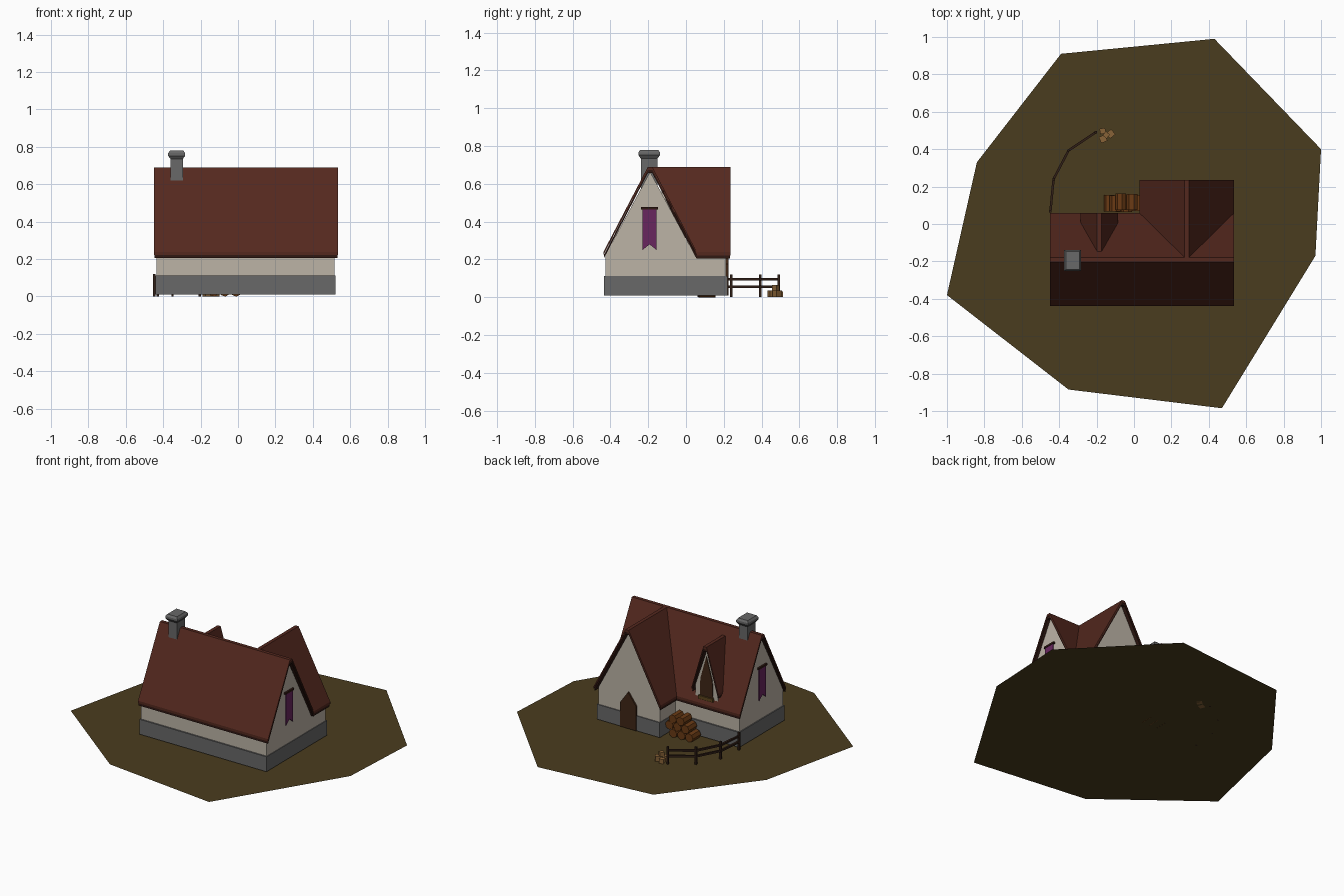
import bpy, bmesh, math, random
from mathutils import Vector, Matrix

if "Cube" in bpy.data.objects:
    bpy.data.objects.remove(bpy.data.objects["Cube"])

random.seed(4)


def material(name, rgb):
    m = bpy.data.materials.new(name)
    m.diffuse_color = [((c / 255 + 0.055) / 1.055) ** 2.4 for c in rgb] + [1]
    m.use_nodes = True
    m.node_tree.nodes["Principled BSDF"].inputs["Base Color"].default_value = m.diffuse_color
    return m


GRASS = material("grass", (74, 60, 30))
ROOF = material("roof_tile", (84, 40, 30))
TRIM = material("roof_trim", (48, 24, 18))
PLASTER = material("plaster", (188, 179, 166))
STONE = material("stone", (104, 104, 104))
WOOD = material("dark_wood", (62, 38, 22))
FENCE = material("fence_wood", (48, 30, 22))
LOG = material("log_wood", (105, 58, 20))
TAN = material("cut_wood", (135, 98, 55))
CLOTH = material("purple_cloth", (105, 38, 95))
SILL = material("sill_wood", (92, 68, 28))


def finish(name, bm, mat):
    bmesh.ops.recalc_face_normals(bm, faces=bm.faces)
    me = bpy.data.meshes.new(name)
    bm.to_mesh(me)
    bm.free()
    ob = bpy.data.objects.new(name, me)
    me.materials.append(mat)
    bpy.context.collection.objects.link(ob)
    return ob


def loft(name, rings, mat):
    """Closed solid through equal-length rings of points."""
    bm = bmesh.new()
    vs = [[bm.verts.new(p) for p in r] for r in rings]
    n = len(vs[0])
    for a, b in zip(vs, vs[1:]):
        for i in range(n):
            j = (i + 1) % n
            bm.faces.new((a[i], a[j], b[j], b[i]))
    bm.faces.new(vs[0])
    bm.faces.new(vs[-1])
    return finish(name, bm, mat)


def prism(name, outline, a, b, mat, axis="y"):
    """Extrude an outline of (across, z) along y or x."""
    def place(p, d):
        return (p[0], d, p[1]) if axis == "y" else (d, p[0], p[1])
    return loft(name, [[place(p, d) for p in outline] for d in (a, b)], mat)


def box(name, x0, x1, y0, y1, z0, z1, mat):
    return prism(name, [(x0, z0), (x1, z0), (x1, z1), (x0, z1)], y0, y1, mat)


def beam(name, p, q, w, mat, sides=4, spin=math.pi / 4):
    p, q = Vector(p), Vector(q)
    rot = (q - p).to_track_quat("Z", "Y").to_matrix()
    ring = [rot @ Vector((w * math.cos(spin + 2 * math.pi * i / sides),
                          w * math.sin(spin + 2 * math.pi * i / sides), 0)) for i in range(sides)]
    return loft(name, [[p + r for r in ring], [q + r for r in ring]], mat)


def gable_roof(name, c, half, top, eave, thick, ridge0, eave0, end, mat, axis="y"):
    """Folded slab; it may start on a valley (ridge0 at ridge, eave0 at eaves)."""
    f = 0.012
    prof = [(-half, eave - thick), (-half, eave), (-f, top), (f, top),
            (half, eave), (half, eave - thick), (f, top - thick), (-f, top - thick)]

    def place(u, d, z):
        return (c + u, d, z) if axis == "y" else (d, c + u, z)
    start = [place(u, ridge0 + (eave0 - ridge0) * abs(u) / half, z) for u, z in prof]
    # two halves keep every face flat
    stop = [place(u, end, z) for u, z in prof]
    bm = bmesh.new()
    a = [bm.verts.new(v) for v in start]
    b = [bm.verts.new(v) for v in stop]
    for i in range(8):
        j = (i + 1) % 8
        bm.faces.new((a[i], a[j], b[j], b[i]))
    for r in (a, b):
        for q in ((0, 1, 2, 7), (2, 3, 6, 7), (3, 4, 5, 6)):
            bm.faces.new([r[k] for k in q])
    return finish(name, bm, mat)


def gable(c, half, z0, eave, top):
    return [(c - half, z0), (c + half, z0), (c + half, eave), (c, top), (c - half, eave)]


# ground sheet
bm = bmesh.new()
bm.faces.new([bm.verts.new((x, y, 0)) for x, y in (
    (-1, -.38), (-.35, -.885), (.47, -.985), (.97, -.17),
    (1, .40), (.43, .99), (-.39, .91), (-.84, .33))])
g = finish("ground", bm, GRASS)
if g.data.polygons[0].normal.z < 0:
    g.data.flip_normals()

# house body: main range and rear wing
box("main_foundation", -.442, .52, -.435, .055, .01, .112, STONE)
box("wing_foundation", .045, .52, .0, .22, .01, .112, STONE)
prism("main_walls", gable(-.19, .235, .1, .226, .664), -.435, .515, PLASTER, "x")
prism("wing_walls", gable(.282, .233, .1, .226, .664), .0, .213, PLASTER)

# roofs with a dark trim layer beneath
for tag, mat, dz, t, inset in (("roof", ROOF, 0, .016, 0), ("roof_trim", TRIM, -.015, .018, .003)):
    e = .69 + dz
    gable_roof("main_" + tag, -.19, .248 - inset, e, .238 + dz, t,
               -.45 + inset, -.45 + inset, .535 - inset, mat, "x")
    gable_roof("wing_" + tag, .282, .252 - inset, e, .238 + dz, t,
               -.19, .055, .235 - inset, mat)
    gable_roof("dormer_" + tag, -.185, .1 - inset, .632 + dz, .335 + dz, t,
               -.165, -.005, .06 - inset, mat)

# dormer front with pointed window and sill
prism("dormer_walls", gable(-.185, .085, .235, .345, .6), -.13, .04, PLASTER)
prism("dormer_window", [(-.235, .275), (-.135, .275), (-.14, .4), (-.185, .56), (-.23, .4)],
      .03, .045, WOOD)
box("dormer_sill", -.24, -.13, .03, .055, .262, .285, SILL)

# pointed door
prism("door", [(.22, .01), (.343, .01), (.343, .175), (.282, .26), (.22, .175)], .2, .224, WOOD)

# chimney and flared cap
box("chimney", -.36, -.295, -.238, -.152, .5, .745, STONE)
loft("chimney_cap", [[(-.328 + sx * w, -.195 + sy * (w + .012), z)
                      for sx, sy in ((-1, -1), (1, -1), (1, 1), (-1, 1))]
                     for w, z in ((.033, .735), (.045, .752), (.045, .767), (.036, .78))], STONE)

# swallow-tailed banners on both end gables
for side, x in (("left", -.443), ("right", .523)):
    prism(side + "_banner", [(-.23, .47), (-.23, .25), (-.193, .28), (-.156, .25), (-.156, .47)],
          x - .003, x + .003, CLOTH, "x")
    beam(side + "_banner_rod", (x, -.238, .47), (x, -.148, .47), .009, TRIM)

# firewood stack
r = .029
for row, xs in enumerate(((-.13, -.07, -.01), (-.1, -.04, .018), (-.07, -.01))):
    for i, x in enumerate(xs):
        z = r + row * .05
        j = random.uniform(-.006, .006)
        beam(f"firewood_{row}_{i}", (x, .07 + j, z), (x, .157 + j, z), r + .001, LOG, 7, i)

# fence posts and rails
posts = [(-.447, .067), (-.43, .24), (-.35, .393), (-.205, .49)]
for i, (x, y) in enumerate(posts):
    beam(f"fence_post_{i}", (x, y, 0), (x, y, .12), .009, FENCE)
for i, (p, q) in enumerate(zip(posts, posts[1:])):
    for z in (.055, .094):
        beam(f"fence_rail_{i}", (*p, z), (*q, z), .009, FENCE)

# small pile of cut blocks
for i, (x, y, z, s, a) in enumerate(((-.165, .455, .018, .036, .4), (-.125, .482, .018, .036, .7),
                                     (-.167, .497, .016, .03, .2), (-.148, .476, .05, .028, .9))):
    bm = bmesh.new()
    bmesh.ops.create_cube(bm, size=s, matrix=Matrix.Translation((x, y, z)) @ Matrix.Rotation(a, 4, "Z"))
    finish(f"cut_block_{i}", bm, TAN)
